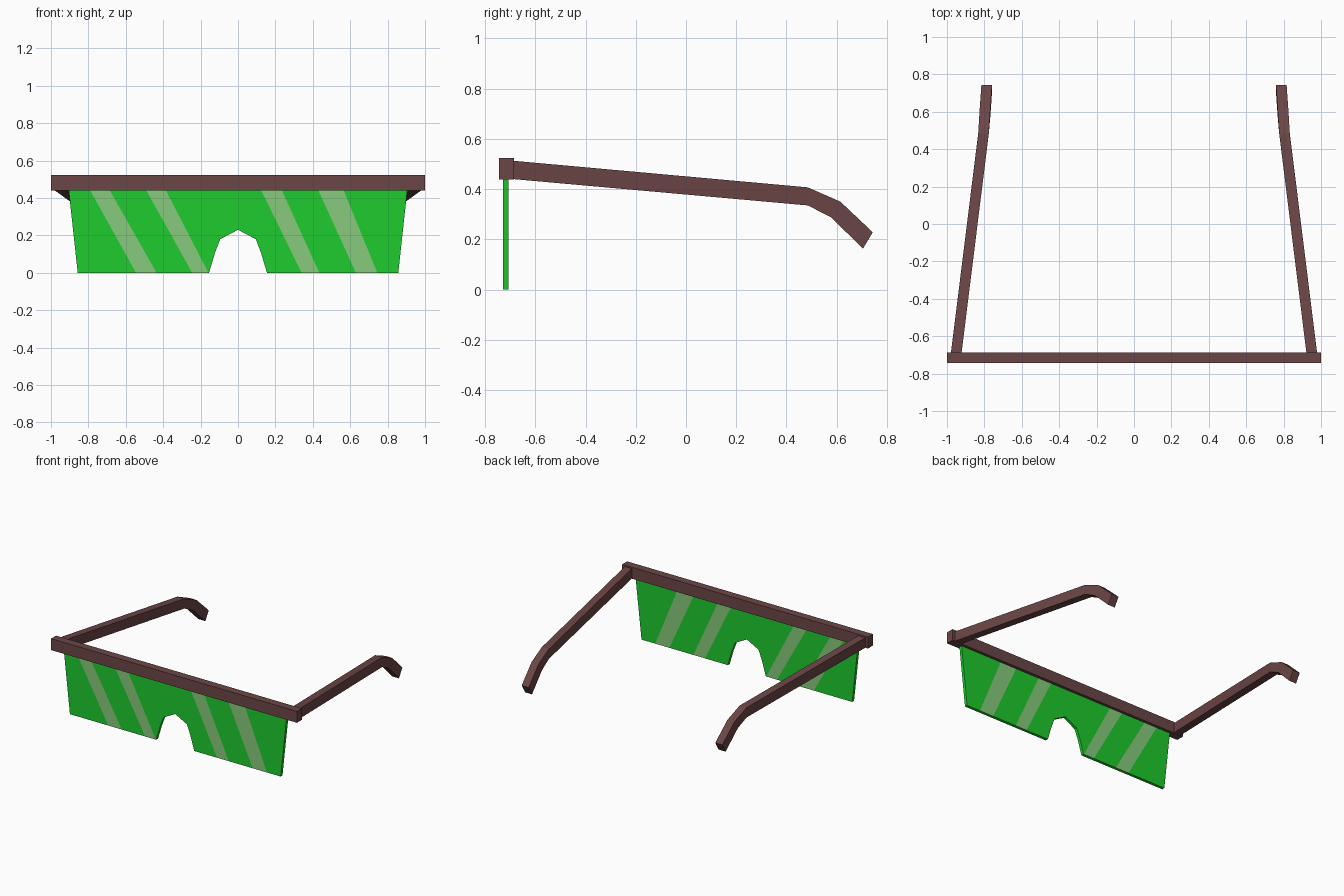
import bpy, bmesh
from mathutils import Vector

if "Cube" in bpy.data.objects:
    bpy.data.objects.remove(bpy.data.objects["Cube"])


def material(name, rgb):
    m = bpy.data.materials.new(name)
    m.diffuse_color = (*rgb, 1)
    m.use_nodes = True
    m.node_tree.nodes["Principled BSDF"].inputs["Base Color"].default_value = m.diffuse_color
    return m


brown = material("frame_brown", (0.15, 0.061, 0.061))
green = material("lens_green", (0.013, 0.60, 0.026))
pale = material("glare_pale_green", (0.242, 0.60, 0.205))


def finish(name, bm, mats):
    bmesh.ops.recalc_face_normals(bm, faces=bm.faces)
    me = bpy.data.meshes.new(name)
    bm.to_mesh(me)
    bm.free()
    for m in mats:
        me.materials.append(m)
    ob = bpy.data.objects.new(name, me)
    bpy.context.collection.objects.link(ob)
    return ob


# Brow bar across the top of the lens
bm = bmesh.new()
bmesh.ops.create_cube(bm, size=1)
for v in bm.verts:
    v.co = Vector((v.co.x * 2, v.co.y * 0.058 - 0.715, v.co.z * 0.084 + 0.481))
finish("brow_bar", bm, [brown])

# Lens: half outline mirrored, then extruded to a thin sheet
half = [(0.095, 0.18), (0.122, 0.11), (0.155, 0), (0.857, 0), (0.906, 0.45)]
outline = [(-x, z) for x, z in reversed(half)] + [(0, 0.23)] + half
bm = bmesh.new()
face = bm.faces.new([bm.verts.new((x, -0.729, z)) for x, z in outline])
ext = bmesh.ops.extrude_face_region(bm, geom=[face])
for g in ext["geom"]:
    if isinstance(g, bmesh.types.BMVert):
        g.co.y = -0.707
if face.is_valid is False or len([f for f in bm.faces if len(f.verts) > 4]) < 2:
    bm.faces.new([v for v in bm.verts if v.co.y < -0.72])
bmesh.ops.recalc_face_normals(bm, faces=bm.faces)

# Glare stripes: slanted cuts (left and right x at the top z=0.44, then at z=0)
stripes = [(-0.79, -0.685, -0.545, -0.435), (-0.49, -0.385, -0.245, -0.158),
           (0.125, 0.235, 0.34, 0.435), (0.43, 0.565, 0.63, 0.745)]
for tl, tr, bl, br in stripes:
    for top, bottom in ((tl, bl), (tr, br)):
        bmesh.ops.bisect_plane(
            bm, geom=bm.verts[:] + bm.edges[:] + bm.faces[:], dist=1e-5,
            plane_co=(bottom, 0, 0), plane_no=Vector((0.44, 0, bottom - top)).normalized())
bm.normal_update()
for f in bm.faces:
    c = f.calc_center_median()
    t = c.z / 0.44
    if abs(f.normal.y) > 0.5:
        for tl, tr, bl, br in stripes:
            if bl + (tl - bl) * t < c.x < br + (tr - br) * t:
                f.material_index = 1
finish("lens", bm, [green, pale])

# Temple arms: rectangular sections swept back to the bent ear hook
# (outer x, top y, top z, bottom y, bottom z)
sections = [(0.979, -0.69, 0.513, -0.69, 0.44), (0.833, 0.485, 0.407, 0.485, 0.335),
            (0.825, 0.615, 0.35, 0.577, 0.288), (0.816, 0.744, 0.228, 0.705, 0.163)]
for side, label in ((1, "right"), (-1, "left")):
    bm = bmesh.new()
    rings = []
    for x, ty, tz, by, bz in sections:
        pts = [(x, ty, tz), (x - 0.057, ty, tz), (x - 0.057, by, bz), (x, by, bz)]
        rings.append([bm.verts.new((side * px, py, pz)) for px, py, pz in pts])
    for a, b in zip(rings, rings[1:]):
        for i in range(4):
            j = (i + 1) % 4
            bm.faces.new((a[i], a[j], b[j], b[i]))
    bm.faces.new(rings[0])
    bm.faces.new(rings[-1])
    finish(label + "_temple_arm", bm, [brown])
